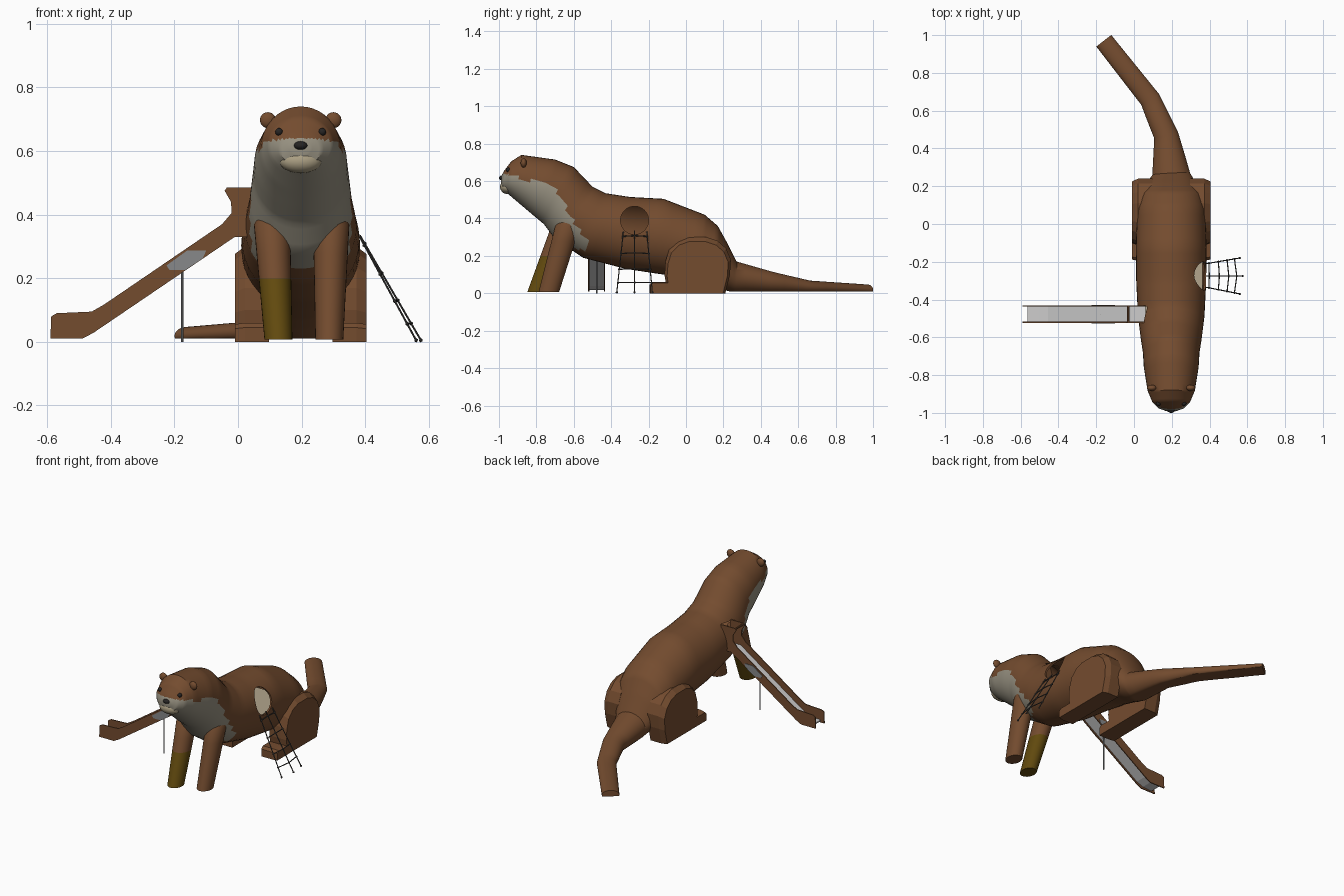
import bpy, bmesh, math
from mathutils import Vector, Matrix

if "Cube" in bpy.data.objects:
    bpy.data.objects.remove(bpy.data.objects["Cube"])

CX = 0.197  # body centre line


def material(name, r, g, b):
    m = bpy.data.materials.new(name)
    lin = [((c / 255 + 0.055) / 1.055) ** 2.4 for c in (r, g, b)]
    m.diffuse_color = (*lin, 1)
    m.use_nodes = True
    m.node_tree.nodes["Principled BSDF"].inputs["Base Color"].default_value = m.diffuse_color
    return m


BROWN = material("brown fur", 116, 76, 47)
CHEST = material("grey cream chest", 150, 144, 128)
MUZZLE = material("beige muzzle", 172, 160, 132)
FLOOR = material("pale floor", 178, 165, 140)
GOLD = material("dark gold", 98, 74, 14)
STEEL = material("light steel", 205, 204, 204)
GREY = material("mid grey", 135, 137, 138)
DARK = material("near black", 38, 36, 35)
ROPE = material("dark rope", 70, 68, 66)


def finish(bm, name, *mats, smooth=True):
    bmesh.ops.recalc_face_normals(bm, faces=bm.faces)
    me = bpy.data.meshes.new(name)
    bm.to_mesh(me)
    bm.free()
    ob = bpy.data.objects.new(name, me)
    bpy.context.collection.objects.link(ob)
    for m in mats:
        me.materials.append(m)
    if smooth:
        shade(ob)
    return ob


def shade(ob):
    bpy.ops.object.select_all(action='DESELECT')
    ob.select_set(True)
    bpy.context.view_layer.objects.active = ob
    bpy.ops.object.shade_smooth_by_angle(angle=math.radians(32))


def loft(name, rings, *mats, rule=None, smooth=True):
    bm = bmesh.new()
    vs = [[bm.verts.new(p) for p in r] for r in rings]
    n = len(vs[0])
    for a, b in zip(vs, vs[1:]):
        for i in range(n):
            bm.faces.new((a[i], a[(i + 1) % n], b[(i + 1) % n], b[i]))
    bm.faces.new(vs[0])
    bm.faces.new(vs[-1])
    if rule:
        for f in bm.faces:
            f.material_index = rule(f.calc_center_median())
    return finish(bm, name, *mats, smooth=smooth)


def prism(name, profile, axis, lo, hi, mat):
    # profile is (x, z) for axis y and (x, y) for axis z
    put = (lambda p, d: (p[0], d, p[1])) if axis == 'y' else (lambda p, d: (p[0], p[1], d))
    return loft(name, [[put(p, d) for p in profile] for d in (lo, hi)], mat, smooth=False)


def tubes(name, segments, r, mat, knots=()):
    bm = bmesh.new()
    for a, b in segments:
        a, b = Vector(a), Vector(b)
        rot = (b - a).to_track_quat('Z', 'Y').to_matrix().to_4x4()
        bmesh.ops.create_cone(bm, cap_ends=True, segments=8, radius1=r, radius2=r,
                              depth=(b - a).length, matrix=Matrix.Translation((a + b) / 2) @ rot)
    for k in knots:
        bmesh.ops.create_icosphere(bm, subdivisions=1, radius=r * 2.2, matrix=Matrix.Translation(k))
    return finish(bm, name, mat)


def ball(name, pos, size, mat):
    bm = bmesh.new()
    bmesh.ops.create_uvsphere(bm, u_segments=24, v_segments=14, radius=1,
                              matrix=Matrix.Translation(pos) @ Matrix.Diagonal((*size, 1)))
    return finish(bm, name, mat)


# Body stations: centre x, top y z, bottom y z, half width, yaw
STATIONS = [
    (CX, -.985, .632, -.99, .588, .03, 0), (CX, -.972, .655, -.982, .555, .065, 0),
    (CX, -.935, .705, -.95, .53, .1, 0), (CX, -.88, .74, -.885, .475, .125, 0),
    (CX, -.70, .715, -.82, .42, .145, 0), (CX, -.60, .675, -.76, .37, .15, 0),
    (CX, -.50, .57, -.70, .29, .162, 0), (CX, -.43, .535, -.55, .19, .176, 0),
    (CX, -.30, .515, -.32, .13, .185, 0), (CX, -.12, .505, -.12, .10, .187, 0),
    (CX, .10, .42, .05, .07, .18, 0), (CX, .17, .36, .15, .04, .165, 0),
    (CX, .22, .27, .20, .02, .135, 0), (CX, .27, .17, .26, 0, .1, .05),
    (.17, .47, .113, .47, 0, .065, .26), (.085, .66, .068, .66, -.005, .055, .55),
    (-.16, .97, .047, .97, -.01, .05, .66)]


def station_ring(s, k=1.0, n=40):
    cx, ty, tz, by, bz, hw, yaw = s
    c = Vector((cx, (ty + by) / 2, (tz + bz) / 2))
    up = Vector((0, (ty - by) / 2, (tz - bz) / 2)) * k
    side = Vector((math.cos(yaw), math.sin(yaw), 0)) * hw * k
    pts = [c + side * math.cos(2 * math.pi * i / n) + up * math.sin(2 * math.pi * i / n) for i in range(n)]
    return [(p.x, p.y, max(p.z, .01)) for p in pts]


def dense(stations, steps):
    out = []
    for a, b in zip(stations, stations[1:]):
        out += [[u + (v - u) * i / steps for u, v in zip(a, b)] for i in range(steps)]
    return out + [stations[-1]]


def is_chest(c):
    return int(c.z < .57 + .25 * (-.7 - c.y) and c.y + .6 * (c.z - .35) < -.575 and c.z > .24)


body = loft("body", [station_ring(s) for s in dense(STATIONS, 5)], BROWN, CHEST, rule=is_chest, smooth=False)

# Hollow den inside, with a round entrance and a slide exit
cutters = [loft("den_cutter", [station_ring(s, .94) for s in STATIONS[5:11]], smooth=False)]
bm = bmesh.new()
bmesh.ops.create_cone(bm, cap_ends=True, segments=32, radius1=.075, radius2=.075, depth=.17,
                      matrix=Matrix.Translation((.365, -.275, .39)) @ Matrix.Rotation(math.pi / 2, 4, 'Y'))
cutters.append(finish(bm, "entrance_cutter", smooth=False))
cutters.append(prism("exit_cutter", [(-.1, .335), (.11, .335), (.11, .48), (-.1, .48)], 'y', -.518, -.437, None))
bpy.context.view_layer.objects.active = body
for c in cutters:
    c.hide_render = True
    mod = body.modifiers.new("cut", 'BOOLEAN')
    mod.operation, mod.solver, mod.object = 'DIFFERENCE', 'EXACT', c
    bpy.ops.object.modifier_apply(modifier=mod.name)
for c in cutters:
    bpy.data.objects.remove(c)
shade(body)
half = [(.13, -.55), (.165, -.4), (.165, 0)]
prism("den_floor", [(CX + x, y) for x, y in half] + [(CX - x, y) for x, y in half[::-1]], 'z', .304, .31, FLOOR)

# Face
ball("muzzle", (CX, -.953, .568), (.066, .041, .038), MUZZLE)
ball("nose", (CX, -.981, .617), (.022, .019, .014), DARK)
for s, side in ((-1, "left"), (1, "right")):
    ball(side + "_eye", (CX + s * .068, -.951, .66), (.012, .012, .012), DARK)
    ball(side + "_ear", (CX + s * .103, -.868, .697), (.025, .016, .025), BROWN)


# Front legs, with a gold sleeve on the left one
def leg(name, bottom, top, sleeve):
    rings = []
    for t in (0, .25, .53, .75, 1, 1.08):
        x, y = (a + (b - a) * t for a, b in zip(bottom, top))
        k = 1 if t <= 1 else .75
        rx, ry = (.044 + .013 * t) * k, (.055 + .012 * t) * k
        rings.append([(x + rx * math.cos(a), y + ry * math.sin(a), .008 + .36 * t)
                      for a in (2 * math.pi * i / 28 for i in range(28))])
    loft(name, rings, BROWN, GOLD, rule=lambda c: int(sleeve and c.z < .19))


leg("front_left_leg", (.127, -.793), (.107, -.65), True)
leg("front_right_leg", (.287, -.733), (.293, -.63), False)

# Haunches and hind feet
HAUNCH = [(-.10, 0), (-.115, .1), (-.11, .17), (-.09, .235), (-.045, .28), (.01, .3), (.11, .3),
          (.17, .28), (.215, .24), (.24, .18), (.235, .1), (.21, 0)]
FOOT = [(-.195, 0), (-.195, .045), (-.18, .06), (0, .06), (0, 0)]
for s, side in ((-1, "left"), (1, "right")):
    for part, prof in (("haunch", HAUNCH), ("foot", FOOT)):
        mid = sum(p[0] for p in prof) / len(prof)
        rings = [[(CX + s * d, mid + (y - mid) * k, z * k) for y, z in prof]
                 for d, k in ((.1, 1), (.175, 1), (.207, .92))]
        loft(f"hind_{side}_{part}", rings, BROWN, smooth=False)

# Slide: side rails, bed, cross bar, saddle plates and post
RAIL = [(.06, .485), (-.035, .485), (-.042, .475), (-.022, .44), (-.02, .405), (-.05, .37), (-.42, .118),
        (-.46, .095), (-.57, .09), (-.587, .08), (-.59, .01), (-.49, .01), (-.455, .028), (-.01, .33), (.06, .33)]
prism("slide_front_rail", RAIL, 'y', -.523, -.517, BROWN)
prism("slide_back_rail", RAIL, 'y', -.438, -.432, BROWN)
BED = [(.06, .345), (-.015, .345), (-.455, .048), (-.5, .03), (-.565, .026)]
prism("slide_bed", BED + [(x, z - .008) for x, z in BED[::-1]], 'y', -.518, -.437, STEEL)
PLATE = [(-.225, .24), (-.16, .287), (-.1, .287), (-.11, .264), (-.165, .226), (-.215, .226)]
prism("front_saddle_plate", PLATE, 'y', -.526, -.522, GREY)
prism("back_saddle_plate", PLATE, 'y', -.433, -.429, GREY)
tubes("slide_post", [((-.175, -.478, 0), (-.175, -.478, .235))], .004, GREY)
tubes("slide_cross_bar", [((-.03, -.52, .477), (-.03, -.435, .477))], .006, BROWN)

# Rope climbing net
ropes = [(Vector((.383, y0, z0)), Vector((x1, y1, .005)))
         for y0, z0, x1, y1 in ((-.335, .33, .56, -.37), (-.275, .335, .575, -.275), (-.21, .33, .56, -.18))]
segs, knots = list(ropes), [b for _, b in ropes]
for t in (.08, .36, .62, .84):
    pts = [a.lerp(b, t) for a, b in ropes]
    segs += list(zip(pts, pts[1:]))
    knots += pts
tubes("rope_net", segs, .003, ROPE, knots)
